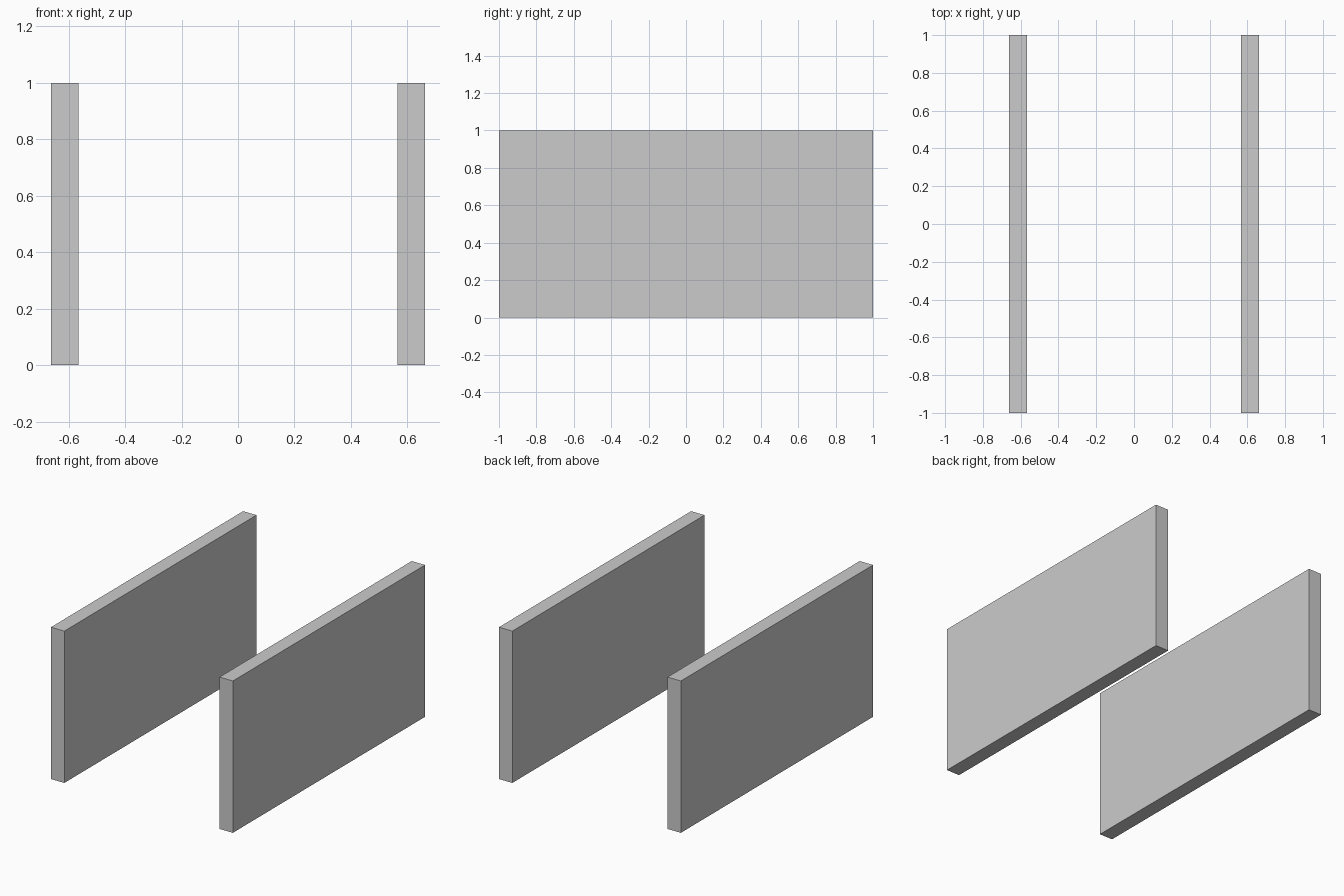
import bpy

if "Cube" in bpy.data.objects:
    bpy.data.objects.remove(bpy.data.objects["Cube"])

THICKNESS, LENGTH, HEIGHT = 0.097, 2.0, 1.0
OFFSET = 0.614  # panel centre distance from x = 0


def add_panel(name, x):
    bpy.ops.mesh.primitive_cube_add(size=1, location=(x, 0, HEIGHT / 2))
    panel = bpy.context.object
    panel.name = name
    panel.scale = (THICKNESS, LENGTH, HEIGHT)
    bpy.ops.object.transform_apply(location=False, rotation=False, scale=True)


# Two parallel upright side panels
for name, side in (("left_panel", -1), ("right_panel", 1)):
    add_panel(name, side * OFFSET)
